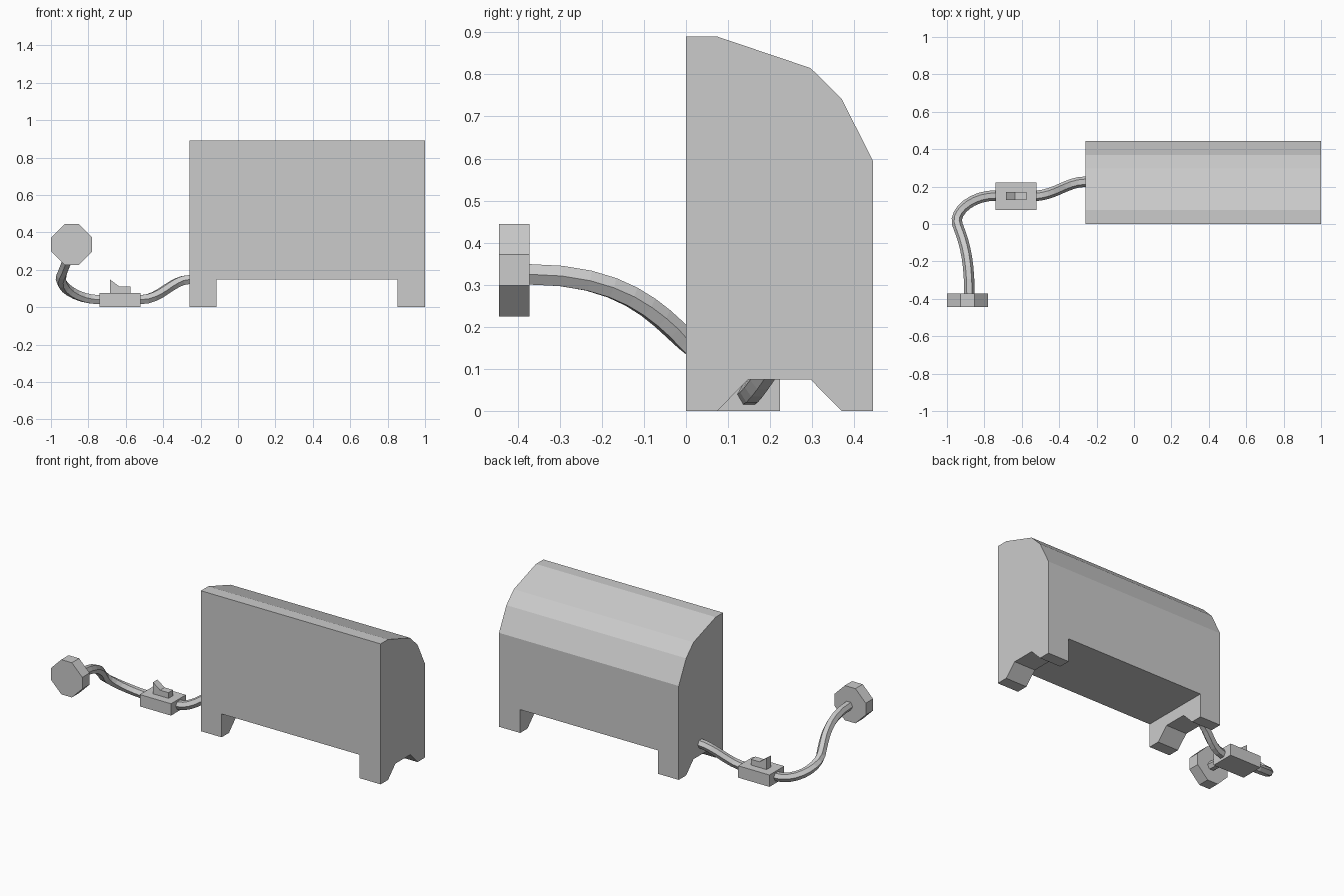
import bpy, bmesh
from mathutils import Vector

if "Cube" in bpy.data.objects:
    bpy.data.objects.remove(bpy.data.objects["Cube"])


def prism(name, outline, start, direction):
    """Extrude a closed 3D outline along a direction vector."""
    bm = bmesh.new()
    d = Vector(direction)
    a = [bm.verts.new(Vector(start) + Vector(p)) for p in outline]
    b = [bm.verts.new(v.co + d) for v in a]
    n = len(a)
    bm.faces.new(a)
    bm.faces.new(b[::-1])
    for i in range(n):
        bm.faces.new((a[i], b[i], b[(i + 1) % n], a[(i + 1) % n]))
    bmesh.ops.recalc_face_normals(bm, faces=bm.faces[:])
    mesh = bpy.data.meshes.new(name)
    bm.to_mesh(mesh)
    bm.free()
    ob = bpy.data.objects.new(name, mesh)
    bpy.context.collection.objects.link(ob)
    return ob


def box(name, lo, hi):
    x, y, z = (hi[i] - lo[i] for i in range(3))
    return prism(name, [(0, 0, 0), (x, 0, 0), (x, y, 0), (0, y, 0)], lo, (0, 0, z))


def cord(name, knots):
    """Six-sided cord; each knot is (left handle, point, right handle)."""
    cu = bpy.data.curves.new(name, 'CURVE')
    cu.dimensions = '3D'
    cu.twist_mode = 'Z_UP'
    cu.bevel_depth = 0.028
    cu.bevel_resolution = 1
    cu.resolution_u = 8
    cu.use_fill_caps = True
    sp = cu.splines.new('BEZIER')
    sp.use_smooth = False
    sp.bezier_points.add(len(knots) - 1)
    for p, (l, c, r) in zip(sp.bezier_points, knots):
        p.handle_left_type = p.handle_right_type = 'FREE'
        p.co, p.handle_left, p.handle_right = c, l, r
    ob = bpy.data.objects.new(name, cu)
    bpy.context.collection.objects.link(ob)
    return ob


# Toaster body: side profile with notched feet and stepped rounded back
profile = [(0, 0), (0.074, 0), (0.148, 0.075), (0.296, 0.075), (0.37, 0),
           (0.444, 0), (0.444, 0.595), (0.37, 0.742), (0.296, 0.815),
           (0.074, 0.89), (0, 0.89)]
body = prism("body", [(0, y, z) for y, z in profile], (-0.26, 0, 0), (1.26, 0, 0))

# Gap between the two end feet
gap = box("gap_cutter", (-0.115, -0.1, -0.1), (0.852, 0.6, 0.148))
gap.hide_render = True
gap.hide_set(True)
cut = body.modifiers.new("gap", 'BOOLEAN')
cut.operation = 'DIFFERENCE'
cut.solver = 'EXACT'
cut.object = gap

# Inline switch: housing and rocker
box("switch_housing", (-0.741, 0.075, 0), (-0.522, 0.223, 0.075))
rocker = [(-0.685, 0.075), (-0.685, 0.148), (-0.635, 0.111), (-0.576, 0.111), (-0.576, 0.075)]
prism("switch_rocker", [(x, 0, z) for x, z in rocker], (0, 0.127, 0), (0, 0.045, 0))

# Octagonal end disc
h, k = 0.11, 0.037
octagon = [(k, h), (h, k), (h, -k), (k, -h), (-k, -h), (-h, -k), (-h, k), (-k, h)]
prism("end_disc", [(x, 0, z) for x, z in octagon], (-0.89, -0.445, 0.335), (0, 0.073, 0))

# Cords: disc to switch, switch to body
cord("disc_cord", [
    ((-0.88, -0.5, 0.325), (-0.88, -0.374, 0.325), (-0.88, -0.15, 0.325)),
    ((-0.92, -0.07, 0.235), (-0.945, 0.0, 0.168), (-0.965, 0.07, 0.11)),
    ((-0.86, 0.155, 0.04), (-0.738, 0.152, 0.04), (-0.65, 0.15, 0.04))])
cord("body_cord", [
    ((-0.6, 0.15, 0.04), (-0.524, 0.15, 0.04), (-0.41, 0.16, 0.04)),
    ((-0.36, 0.225, 0.145), (-0.258, 0.226, 0.148), (-0.2, 0.226, 0.148))])
